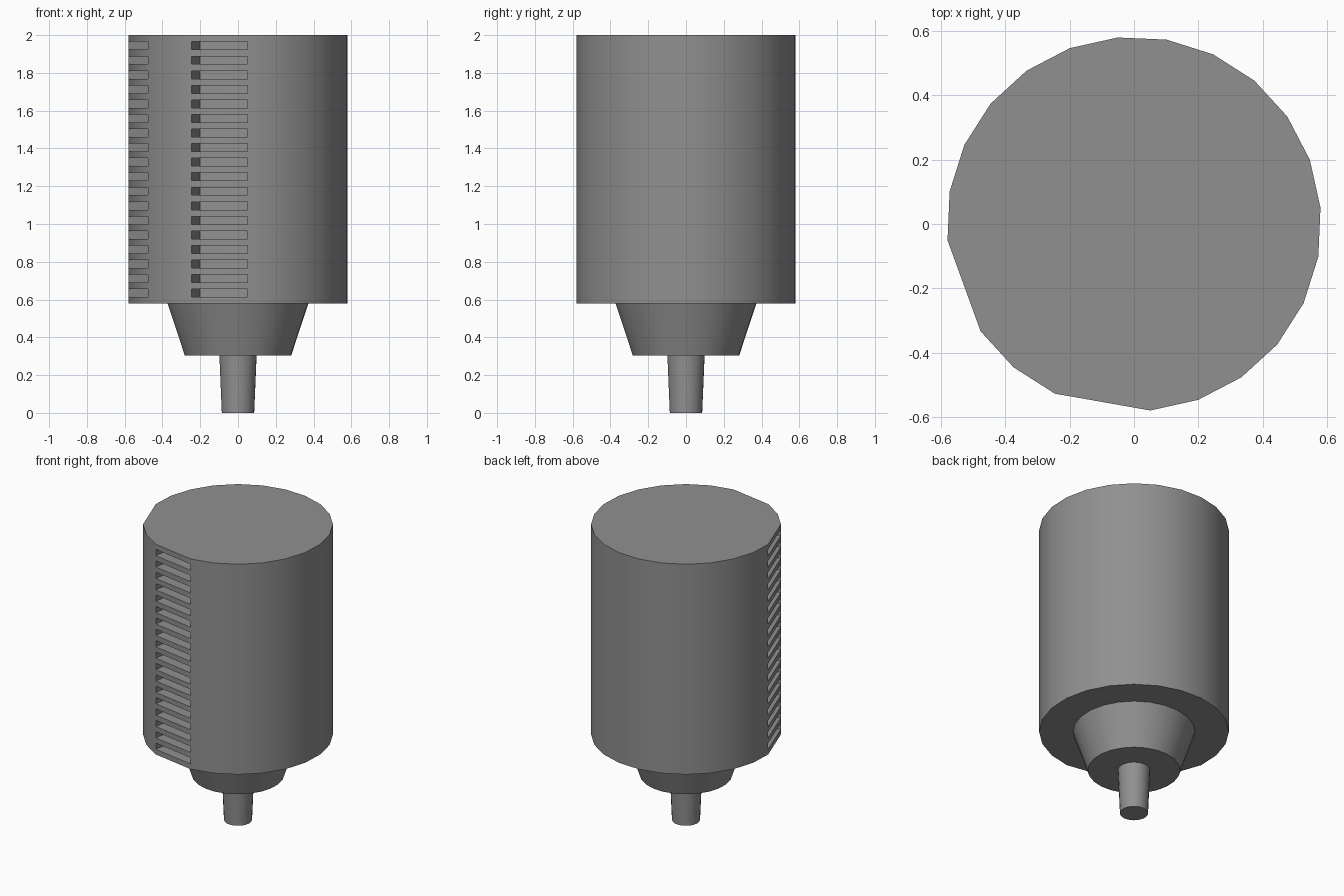
import bpy, bmesh, math

if "Cube" in bpy.data.objects:
    bpy.data.objects.remove(bpy.data.objects["Cube"])

R = 0.582                      # body radius
Z_BODY, Z_TOP = 0.578, 2.0     # body bottom and top
SLOTS, SLOT_H, SLOT_DEPTH = 18, 0.042, 0.26
ANGLES = [5 + 15 * k for k in range(24)]
SKIPPED = (200, 260)           # dropped corners give the two flat vent sides

grey = bpy.data.materials.new("mid_grey")
grey.diffuse_color = (0.28, 0.28, 0.28, 1)
grey.use_nodes = True
grey.node_tree.nodes["Principled BSDF"].inputs["Base Color"].default_value = grey.diffuse_color


def loft(bm, angles, rings, cap_top=True):
    """Loft (radius, z) rings from bottom to top; returns rows of side faces."""
    loops = [[bm.verts.new((r * math.cos(math.radians(a)),
                            r * math.sin(math.radians(a)), z)) for a in angles]
             for r, z in rings]
    n = len(angles)
    rows = [[bm.faces.new((lo[i], lo[(i + 1) % n], hi[(i + 1) % n], hi[i]))
             for i in range(n)] for lo, hi in zip(loops, loops[1:])]
    bm.faces.new(loops[0][::-1])
    if cap_top:
        bm.faces.new(loops[-1])
    return rows


def finish(bm, name):
    mesh = bpy.data.meshes.new(name)
    bm.normal_update()
    bm.to_mesh(mesh)
    bm.free()
    mesh.materials.append(grey)
    obj = bpy.data.objects.new(name, mesh)
    bpy.context.collection.objects.link(obj)
    bpy.ops.object.select_all(action='DESELECT')
    obj.select_set(True)
    bpy.context.view_layer.objects.active = obj
    bpy.ops.object.shade_smooth_by_angle(angle=math.radians(35))


# Body: cylinder with two flat sides, alternating slat and slot bands
gap = (Z_TOP - Z_BODY - SLOTS * SLOT_H) / (SLOTS + 1)
levels = [Z_BODY]
for k in range(2 * SLOTS + 1):
    levels.append(levels[-1] + (SLOT_H if k % 2 else gap))
corners = [a for a in ANGLES if a not in SKIPPED]
bm = bmesh.new()
rows = loft(bm, corners, [(R, z) for z in levels])
bm.normal_update()
# Vent slots: push the flat faces of every slot band inwards
vents = [row[corners.index(a - 15)] for row in rows[1::2] for a in SKIPPED]
bmesh.ops.inset_individual(bm, faces=vents, thickness=0, depth=-SLOT_DEPTH)
finish(bm, "vented_body")

# Tapered collar under the body
bm = bmesh.new()
loft(bm, ANGLES, [(0.283, 0.305), (0.374, Z_BODY)], cap_top=False)
finish(bm, "tapered_collar")

# Narrow stem down to the ground
bm = bmesh.new()
loft(bm, ANGLES, [(0.086, 0.0), (0.099, 0.305)], cap_top=False)
finish(bm, "stem")
